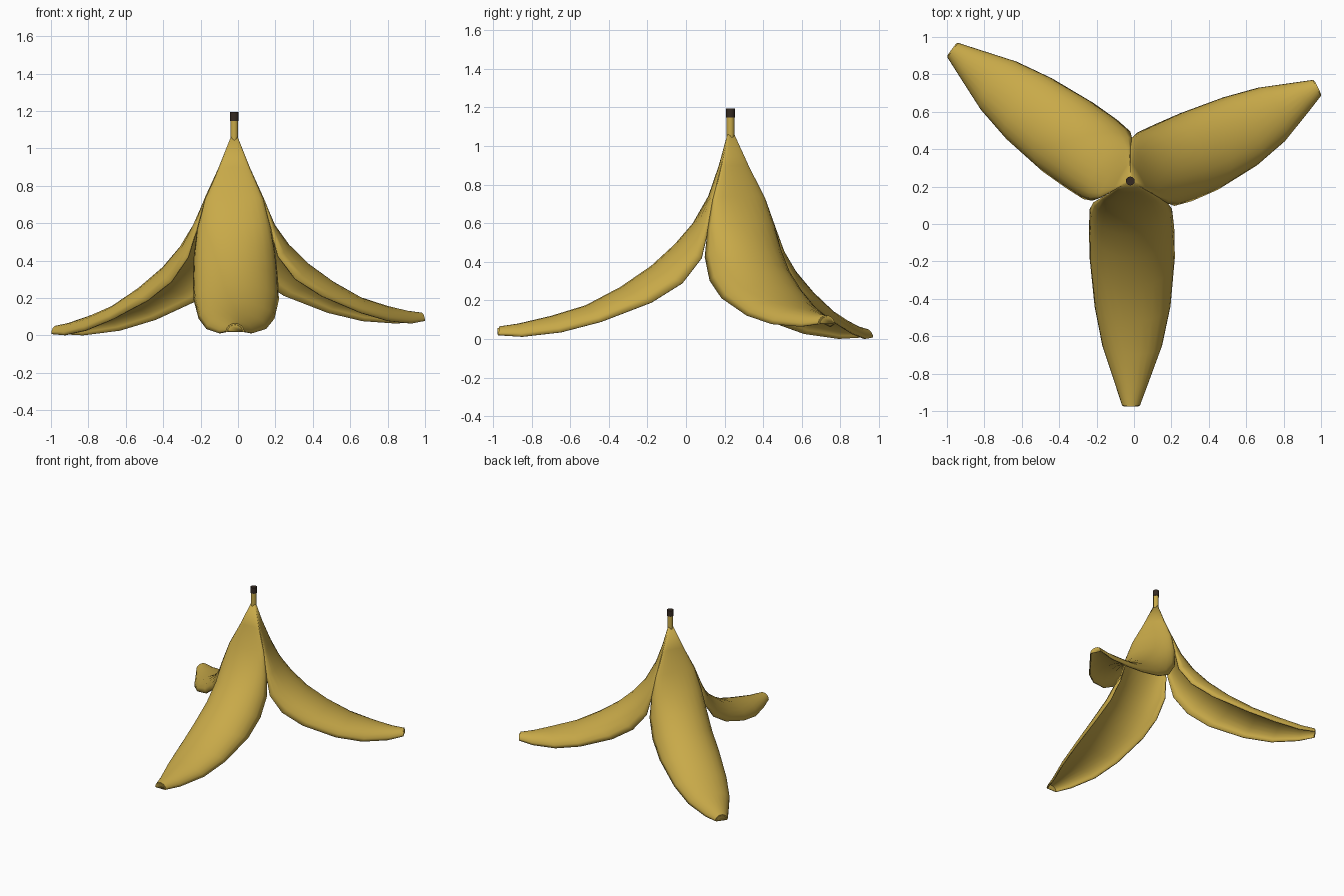
import bpy, math

if "Cube" in bpy.data.objects:
    bpy.data.objects.remove(bpy.data.objects["Cube"])

def material(name, color):
    m = bpy.data.materials.new(name)
    m.diffuse_color = (*color, 1)
    m.use_nodes = True
    m.node_tree.nodes["Principled BSDF"].inputs["Base Color"].default_value = m.diffuse_color
    return m

yellow = material("peel_yellow", (0.58, 0.40, 0.066))
dark = material("stem_brown", (0.035, 0.023, 0.016))
AX, AY = -0.02, 0.23          # axis of the stem

# stations along a strip: ridge radius, ridge z, edge radius, edge z, half width
STATIONS = [
    (.016, 1.06, .010, 1.06, .018), (.060, .90, .049, .89, .085),
    (.115, .74, .090, .73, .156), (.195, .60, .115, .57, .198),
    (.290, .49, .150, .42, .220), (.410, .38, .250, .29, .228),
    (.570, .27, .410, .19, .228), (.750, .175, .670, .09, .203),
    (.930, .12, .880, .035, .160), (1.10, .08, 1.08, .012, .090),
    (1.20, .065, 1.20, .020, .048)]
COLS = 12

def peel_strip(name, top_angle, angle, length, lift, bend):
    """Arched strip of peel hanging from the stem, then flaring outward."""
    verts, faces = [], []
    for rc, zc, re, ze, w in STATIONS:
        # strips meet evenly at the top and turn to their own heading below
        blend = min(1, max(0, (rc - .1) / .25))
        a = math.radians(top_angle + (angle - top_angle) * blend)
        c, s = math.cos(a), math.sin(a)
        t = max(0, rc - .2)
        side = bend * math.sin(math.pi * t)
        k = 1 + (length / 1.2 - 1) * t
        for j in range(COLS + 1):
            u = (j / COLS * 2 - 1) * math.pi / 2
            d = 1 - math.cos(u)
            r = (rc + (re - rc) * d) * k
            z = max(0, zc + (ze - zc) * d + lift * t)
            n = w * math.sin(u) + side
            verts.append((AX + r * c - n * s, AY + r * s + n * c, z))
    row = COLS + 1
    for i in range(len(STATIONS) - 1):
        for j in range(COLS):
            p = i * row + j
            faces.append((p, p + row, p + row + 1, p + 1))
    # closed blossom end
    last = (len(STATIONS) - 1) * row
    faces.append(tuple(range(last, last + row)))
    me = bpy.data.meshes.new(name)
    me.from_pydata(verts, [], faces)
    me.materials.append(yellow)
    ob = bpy.data.objects.new(name, me)
    bpy.context.collection.objects.link(ob)
    bpy.context.view_layer.objects.active = ob
    ob.select_set(True)
    bpy.ops.object.shade_smooth_by_angle(angle=math.radians(50))
    ob.select_set(False)
    sol = ob.modifiers.new("thickness", 'SOLIDIFY')
    sol.thickness, sol.offset = 0.01, -1

# three strips of peel
peel_strip("front_peel", 270, 270.2, 1.20, 0.0, 0.01)
peel_strip("left_peel", 150, 143.6, 1.18, -.012, 0.01)
peel_strip("right_peel", 30, 26.5, 1.115, .058, -.025)

# stem and its dark cut end
def stem_part(name, r, z0, z1, mat):
    bpy.ops.mesh.primitive_cylinder_add(vertices=10, radius=r, depth=z1 - z0,
                                        location=(AX, AY, (z0 + z1) / 2))
    ob = bpy.context.object
    ob.name = name
    ob.data.materials.append(mat)
    bpy.ops.object.shade_smooth_by_angle(angle=math.radians(50))
    ob.select_set(False)

stem_part("stem", .021, 1.035, 1.15, yellow)
stem_part("stem_tip", .024, 1.148, 1.195, dark)
